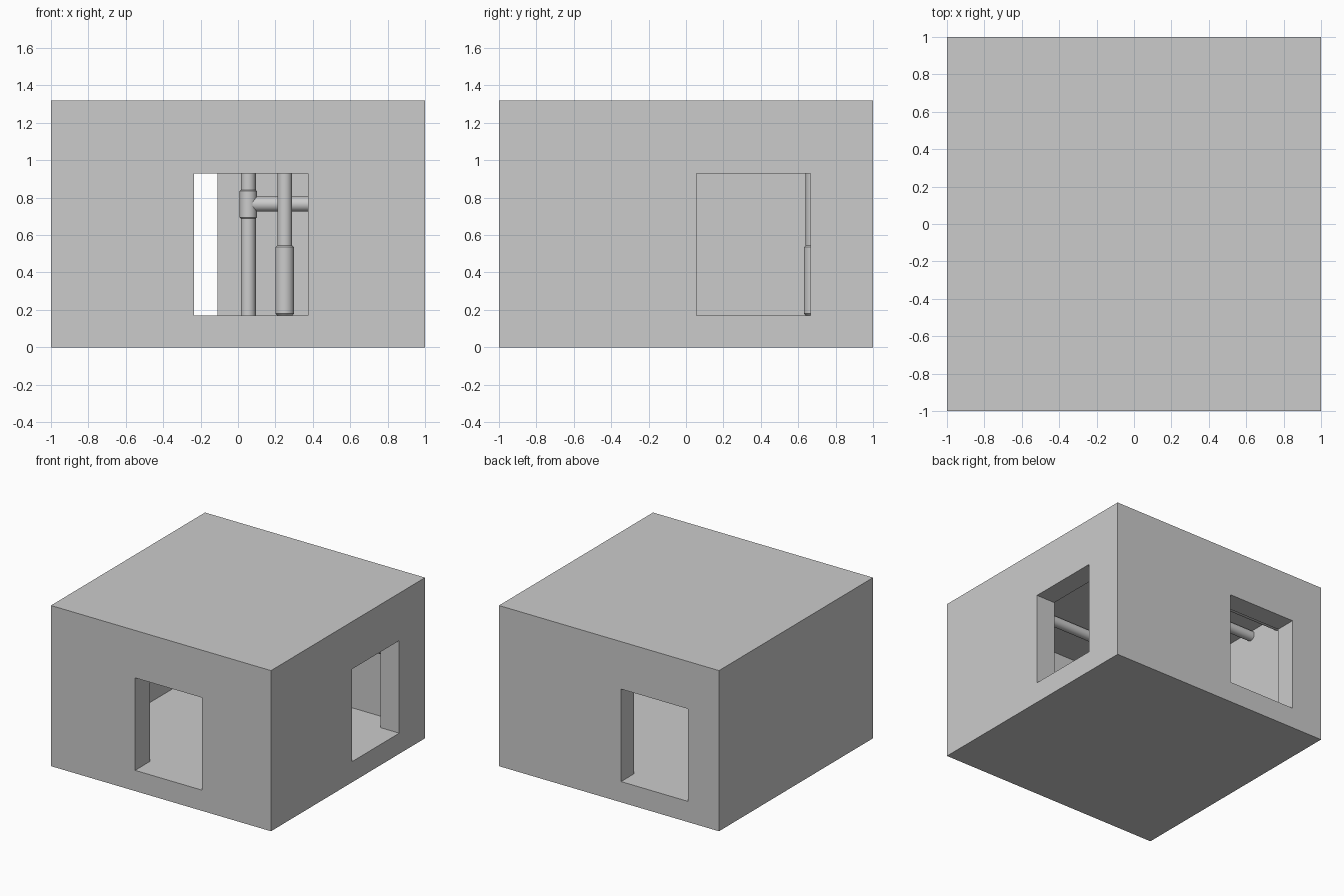
import bpy
from mathutils import Vector
from math import radians

if "Cube" in bpy.data.objects:
    bpy.data.objects.remove(bpy.data.objects["Cube"])


def box(name, lo, hi):
    lo, hi = Vector(lo), Vector(hi)
    bpy.ops.mesh.primitive_cube_add(size=1, location=(lo + hi) / 2)
    ob = bpy.context.object
    ob.name = name
    ob.scale = hi - lo
    bpy.ops.object.transform_apply(location=True, rotation=False, scale=True)
    return ob


def pipe(name, a, b, r, bevel=0.0):
    a, b = Vector(a), Vector(b)
    bpy.ops.mesh.primitive_cylinder_add(vertices=24, radius=r, depth=(b - a).length,
                                        location=(a + b) / 2)
    ob = bpy.context.object
    ob.name = name
    ob.rotation_euler = (b - a).to_track_quat('Z', 'Y').to_euler()
    if bevel:
        mod = ob.modifiers.new("rim", 'BEVEL')
        mod.width = bevel
        mod.segments = 1
        mod.limit_method = 'ANGLE'
    bpy.ops.object.shade_smooth_by_angle(angle=radians(35))
    return ob


FLOOR, CEIL, W = 0.17, 1.15, 0.83   # inner room limits
SILL, HEAD = 0.17, 0.93             # window heights

# Room shell with hollow inside and three windows
room = box("room_shell", (-1, -1, 0), (1, 1, 1.32))
cutters = [
    box("cavity_cutter", (-W, -0.81, FLOOR), (W, W, CEIL)),
    box("front_window_cutter", (-0.235, -1.1, SILL), (0.375, -0.7, HEAD)),
    box("back_window_cutter", (-0.72, 0.7, SILL), (-0.11, 1.1, HEAD)),
    box("right_window_cutter", (0.7, 0.055, SILL), (1.1, 0.665, HEAD)),
]
for c in cutters:
    bpy.context.view_layer.objects.active = room
    mod = room.modifiers.new("cut", 'BOOLEAN')
    mod.operation = 'DIFFERENCE'
    mod.solver = 'EXACT'
    mod.object = c
    bpy.ops.object.modifier_apply(modifier=mod.name)
    bpy.data.objects.remove(c)

# Vertical pipe with tee joint and side branch on the back wall
pipe("wall_pipe", (0.055, 0.76, FLOOR), (0.055, 0.76, CEIL), 0.04)
pipe("tee_joint", (0.055, 0.76, 0.685), (0.055, 0.76, 0.845), 0.046, 0.01)
pipe("branch_pipe", (0.055, 0.76, 0.765), (W, 0.76, 0.765), 0.04)

# Front vertical pipe with a thicker lower sleeve
pipe("front_pipe", (0.25, 0.68, FLOOR), (0.25, 0.68, CEIL), 0.04)
pipe("front_pipe_sleeve", (0.25, 0.68, FLOOR), (0.25, 0.68, 0.545), 0.05, 0.01)

# Horizontal pipes running under the ceiling
for i, (y, z, r) in enumerate([(0.70, 1.06, 0.04), (0.38, 1.11, 0.04), (-0.40, 1.11, 0.04)]):
    pipe(f"ceiling_pipe_{i + 1}", (-W, y, z), (W, y, z), r)
